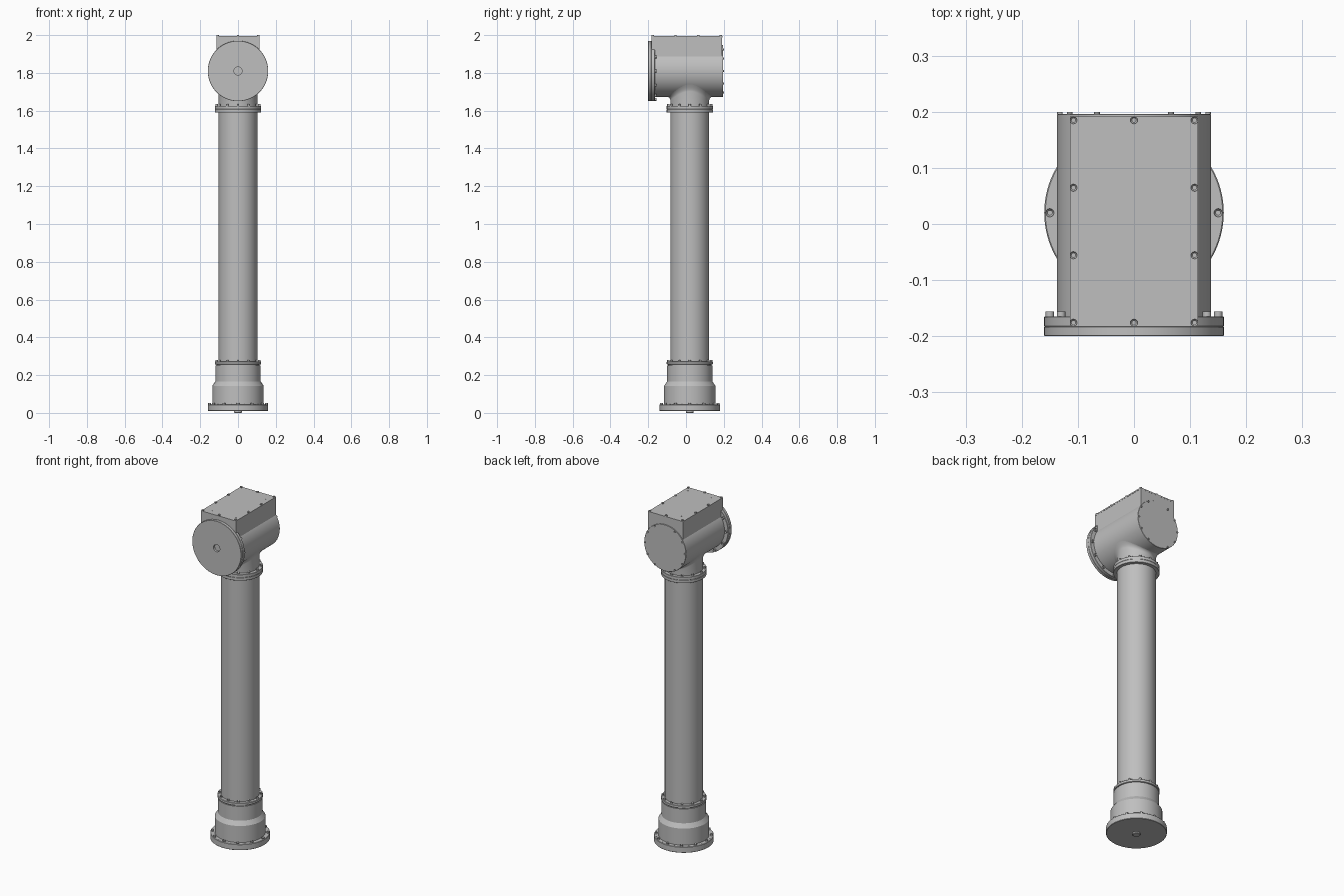
import bpy, bmesh, math
from mathutils import Matrix, Vector

cube = bpy.data.objects.get("Cube")
if cube:
    bpy.data.objects.remove(cube)

grey = bpy.data.materials.new("machined_grey")
grey.use_nodes = True
grey.diffuse_color = (0.52, 0.52, 0.52, 1)
grey.node_tree.nodes["Principled BSDF"].inputs["Base Color"].default_value = (0.52, 0.52, 0.52, 1)

SEG = 96
COLUMN_Y, HEAD_Z = 0.02, 1.81
TUBE_R, HEAD_R = 0.103, 0.137
column = Matrix.Translation((0, COLUMN_Y, 0))
to_front = Matrix.Translation((0, 0, HEAD_Z)) @ Matrix.Rotation(math.pi / 2, 4, "X")
to_back = Matrix.Translation((0, 0, HEAD_Z)) @ Matrix.Rotation(-math.pi / 2, 4, "X")


def finish(bm, name, place=Matrix()):
    bmesh.ops.recalc_face_normals(bm, faces=bm.faces)
    mesh = bpy.data.meshes.new(name)
    bm.to_mesh(mesh)
    bm.free()
    mesh.transform(place)
    mesh.materials.append(grey)
    obj = bpy.data.objects.new(name, mesh)
    bpy.context.collection.objects.link(obj)
    bpy.ops.object.select_all(action="DESELECT")
    obj.select_set(True)
    bpy.context.view_layer.objects.active = obj
    bpy.ops.object.shade_smooth_by_angle(angle=math.radians(32))
    return obj


def lathe(name, profile, place=column):
    """Turn a (radius, height) profile around the local z axis."""
    bm = bmesh.new()
    verts = [bm.verts.new((r, 0, z)) for r, z in profile]
    edges = [bm.edges.new(pair) for pair in zip(verts, verts[1:])]
    bmesh.ops.spin(bm, geom=verts + edges, cent=(0, 0, 0), axis=(0, 0, 1),
                   angle=math.tau, steps=SEG)
    bmesh.ops.remove_doubles(bm, verts=bm.verts, dist=1e-5)
    return finish(bm, name, place)


def flange(name, radius, low, high, place=column, bevel=0.002):
    return lathe(name, [(0, low), (radius - bevel, low), (radius, low + bevel),
                        (radius, high - bevel), (radius - bevel, high), (0, high)], place)


def bolts(name, spots, base, height, radius, place=column, socket=True):
    """Round bolt heads with a sunken socket, standing on the plane z = base."""
    bm = bmesh.new()
    for x, y in spots:
        made = bmesh.ops.create_cone(
            bm, cap_ends=True, segments=16, radius1=radius, radius2=radius, depth=height,
            matrix=Matrix.Translation((x, y, base + height / 2)))
        if socket:
            top = max({f for v in made["verts"] for f in v.link_faces},
                      key=lambda f: f.calc_center_median().z)
            bmesh.ops.inset_individual(bm, faces=[top], thickness=radius * 0.4)
            bmesh.ops.translate(bm, verts=top.verts, vec=(0, 0, -height * 0.6))
    return finish(bm, name, place)


def ring(radius, start=0, skip=()):
    return [(radius * math.cos(a), radius * math.sin(a))
            for a in (math.radians(start + 30 * i) for i in range(12) if i not in skip)]


# Base: locating pin, mounting flange and stepped housing
lathe("base_pin", [(0, 0), (0.018, 0), (0.021, 0.003), (0.021, 0.02), (0, 0.02)])
flange("base_flange", 0.16, 0.01, 0.045)
step = [(0.128 + 0.008 * math.cos(t), 0.155 - 0.012 * math.cos(t))
        for t in (math.pi * i / 8 for i in range(9))]
lathe("base_housing", [(0, 0.04), (0.136, 0.04)] + step +
      [(0.12, 0.252), (0.115, 0.252), (0.115, 0.26), (0, 0.26)])
bolts("base_bolts", ring(0.15), 0.045, 0.008, 0.0075)
bolts("base_dowels", ring(0.15, 15), 0.045, 0.001, 0.004, socket=False)

# Column tube with its lower and upper joints
flange("lower_joint_flange", 0.122, 0.256, 0.272)
bolts("lower_joint_bolts", ring(0.113), 0.272, 0.009, 0.0065)
lathe("column_tube", [(0, 0.26), (TUBE_R, 0.26), (TUBE_R, 1.6), (0, 1.6)])
flange("upper_joint_lower_flange", 0.122, 1.59, 1.608, bevel=0.001)
flange("upper_joint_upper_flange", 0.122, 1.608, 1.626, bevel=0.001)
bolts("upper_joint_bolts", ring(0.113), 1.626, 0.009, 0.0065)

# Neck: blends into the underside of the head with a fillet
bm = bmesh.new()
fillet, loops = 0.018, []
for k in range(9):
    t = math.pi / 2 * (k - 1) / 7
    radius = TUBE_R if k == 0 else TUBE_R + fillet * (1 - math.cos(t))
    loop = []
    for i in range(SEG):
        a = math.tau * i / SEG
        x, y = radius * math.cos(a), radius * math.sin(a)
        skin = HEAD_Z - math.sqrt(HEAD_R ** 2 - x * x)
        z = 1.61 if k == 0 else skin - fillet * (1 - math.sin(t)) + 0.0005
        loop.append(bm.verts.new((x, y, z)))
    loops.append(loop)
for low, high in zip(loops, loops[1:]):
    for i in range(SEG):
        j = (i + 1) % SEG
        bm.faces.new((low[i], low[j], high[j], high[i]))
finish(bm, "neck", column)

# Head: horizontal drum, two-part front flange with a centre bore
lathe("head_drum", [(0, -0.192), (HEAD_R, -0.192), (HEAD_R, 0.17), (0, 0.17)], to_front)
flange("front_flange", 0.16, 0.165, 0.183, to_front, 0.001)
lathe("front_plate", [(0, 0.183), (0.159, 0.183), (0.16, 0.184), (0.16, 0.199),
                      (0.159, 0.2), (0.021, 0.2), (0.021, 0.188), (0, 0.188)], to_front)
bolts("front_flange_bolts", ring(0.15), -0.165, 0.009, 0.0075, to_back)

# Rear cover
flange("rear_cover", HEAD_R, 0.191, 0.196, to_back, 0.001)
bolts("rear_cover_bolts", ring(0.132, skip=(3, 9)), 0.196, 0.004, 0.005, to_back)

# Service box and lid on top of the drum
def box(name, half_x, y0, y1, z0, z1):
    bm = bmesh.new()
    bmesh.ops.create_cube(bm, size=1)
    bmesh.ops.scale(bm, verts=bm.verts, vec=(2 * half_x, y1 - y0, z1 - z0))
    bmesh.ops.translate(bm, verts=bm.verts, vec=Vector((0, (y0 + y1) / 2, (z0 + z1) / 2)))
    return finish(bm, name)


box("service_box", 0.1135, -0.1825, 0.1915, 1.83, 1.988)
box("service_lid", 0.1145, -0.183, 0.192, 1.987, 1.995)
edge_rows = [-0.176 + 0.1203 * i for i in range(4)]
lid_spots = [(s * 0.108, y) for s in (-1, 1) for y in edge_rows]
lid_spots += [(0, edge_rows[0]), (0, edge_rows[-1])]
bolts("lid_bolts", lid_spots, 1.995, 0.005, 0.0065, Matrix())
bolts("lid_plugs", [(x, y) for x in (-0.067, 0.09) for y in (-0.146, 0.138)],
      1.995, 0.001, 0.004, Matrix(), socket=False)
